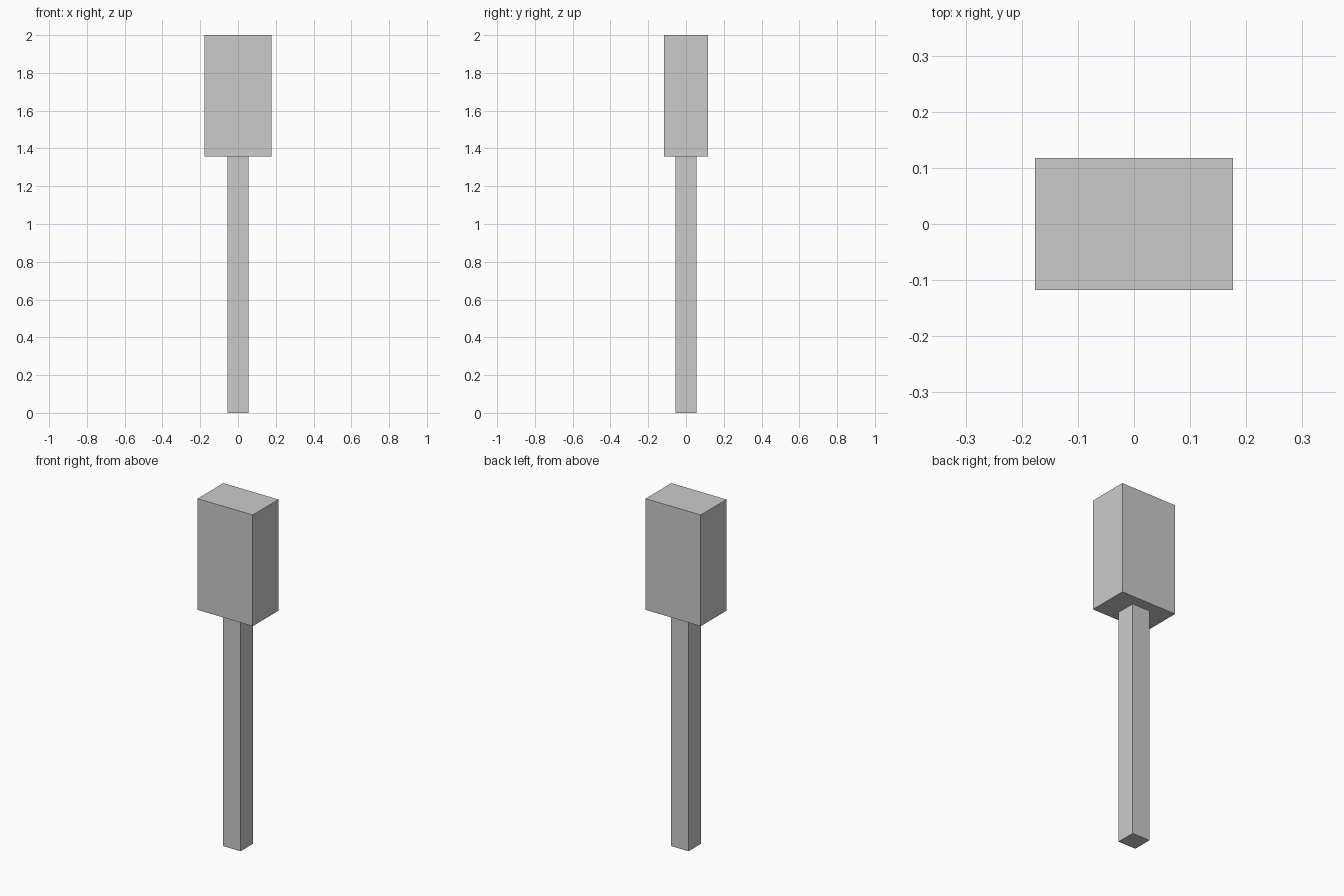
import bpy

if "Cube" in bpy.data.objects:
    bpy.data.objects.remove(bpy.data.objects["Cube"])


def box(name, width, depth, z0, z1):
    """Axis-aligned box centred on x = y = 0, spanning z0 to z1."""
    bpy.ops.mesh.primitive_cube_add(size=1, location=(0, 0, (z0 + z1) / 2))
    obj = bpy.context.object
    obj.name = name
    obj.scale = (width, depth, z1 - z0)
    bpy.ops.object.transform_apply(location=True, rotation=False, scale=True)
    return obj


JOINT = 1.357  # height where the handle meets the head

# Long square handle
box("handle", 0.112, 0.112, 0.0, JOINT)

# Rectangular head block
box("head", 0.353, 0.235, JOINT, 2.0)
